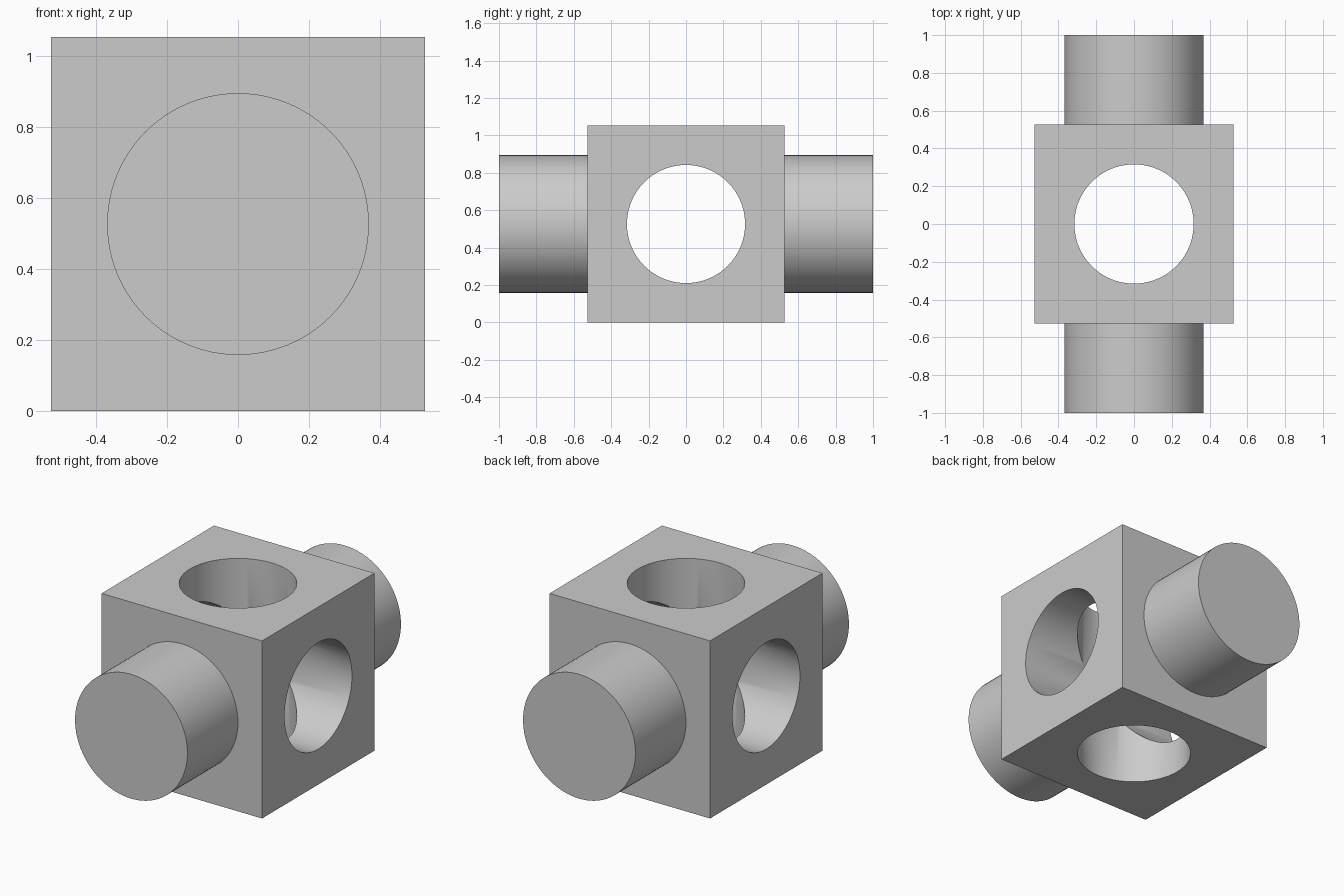
import bpy
from math import radians

if "Cube" in bpy.data.objects:
    bpy.data.objects.remove(bpy.data.objects["Cube"])

S = 1 / 1.9          # half the block's side
PEG_R = 0.7 * S
HOLE_R = 0.6 * S


def cylinder(name, radius, length, rotation):
    bpy.ops.mesh.primitive_cylinder_add(vertices=96, radius=radius, depth=length,
                                        location=(0, 0, S), rotation=rotation)
    obj = bpy.context.object
    obj.name = name
    return obj


def combine(target, tool, operation):
    mod = target.modifiers.new(tool.name, 'BOOLEAN')
    mod.operation = operation
    mod.solver = 'EXACT'
    mod.object = tool
    bpy.context.view_layer.objects.active = target
    bpy.ops.object.modifier_apply(modifier=mod.name)
    bpy.data.objects.remove(tool, do_unlink=True)


# Cube block
bpy.ops.mesh.primitive_cube_add(size=2 * S, location=(0, 0, S))
block = bpy.context.object
block.name = "drilled_block_with_pegs"

# Round bar forming the front and back pegs
combine(block, cylinder("peg_bar", PEG_R, 2.0, (radians(90), 0, 0)), 'UNION')

# Crossing through-holes, sideways and vertical
combine(block, cylinder("side_hole", HOLE_R, 3.0, (0, radians(90), 0)), 'DIFFERENCE')
combine(block, cylinder("vertical_hole", HOLE_R, 3.0, (0, 0, 0)), 'DIFFERENCE')

# Smooth round walls, sharp edges
bpy.ops.object.select_all(action='DESELECT')
block.select_set(True)
bpy.context.view_layer.objects.active = block
bpy.ops.object.shade_smooth_by_angle(angle=radians(30))
